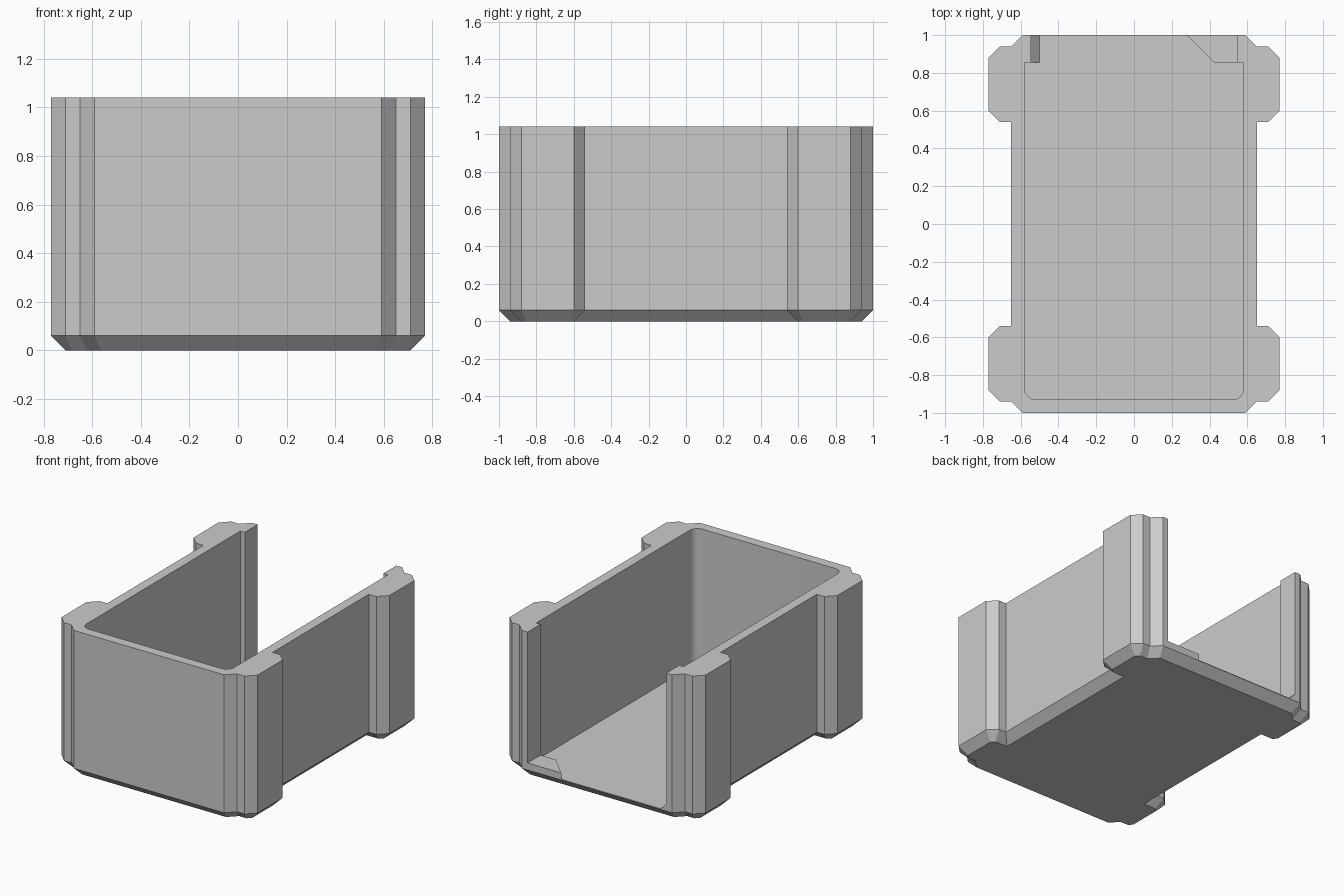
import bpy, bmesh, math
from mathutils import Vector

cube = bpy.data.objects.get("Cube")
if cube:
    bpy.data.objects.remove(cube, do_unlink=True)

HEIGHT, CHAMFER, FLOOR = 1.04, 0.06, 0.065
LIP_Y, LIP_X, INNER_X, LEDGE = 0.855, 0.545, 0.58, 0.11

grey = bpy.data.materials.new("plain grey")
grey.use_nodes = True
colour = (0.6, 0.6, 0.6, 1)
grey.diffuse_color = colour
grey.node_tree.nodes["Principled BSDF"].inputs["Base Color"].default_value = colour


def finish(bm, name):
    bmesh.ops.recalc_face_normals(bm, faces=bm.faces)
    mesh = bpy.data.meshes.new(name)
    bm.to_mesh(mesh)
    bm.free()
    mesh.materials.append(grey)
    obj = bpy.data.objects.new(name, mesh)
    bpy.context.collection.objects.link(obj)
    return obj


def loft(name, rings):
    """Join equal rings of points with quads and cap both ends."""
    bm = bmesh.new()
    loops = [[bm.verts.new(p) for p in ring] for ring in rings]
    for a, b in zip(loops, loops[1:]):
        for i in range(len(a)):
            j = (i + 1) % len(a)
            bm.faces.new((a[i], a[j], b[j], b[i]))
    bm.faces.new(loops[0])
    bm.faces.new(loops[-1])
    return finish(bm, name)


def at_height(points, z):
    return [(x, y, z) for x, y in points]


def inset(points, d):
    """Mitred inward offset of a counter-clockwise outline."""
    result = []
    for i, p in enumerate(points):
        p = Vector(p)
        e1 = (p - Vector(points[i - 1])).normalized()
        e2 = (Vector(points[(i + 1) % len(points)]) - p).normalized()
        n1, n2 = Vector((-e1.y, e1.x)), Vector((-e2.y, e2.x))
        result.append(tuple(p + (n1 + n2) * d / (1 + n1.dot(n2))))
    return result


# Outer shell: one corner post outline mirrored to all four corners
post = [(0.65, 0.54), (0.71, 0.54), (0.77, 0.60), (0.77, 0.88),
        (0.71, 0.94), (0.65, 0.94), (0.59, 1.0)]
left_half = [(x, -y) for x, y in reversed(post)] + post
outline = left_half + [(-x, -y) for x, y in left_half]
shell = loft("open_tray_shell", [at_height(inset(outline, CHAMFER), 0),
                                 at_height(outline, CHAMFER),
                                 at_height(outline, HEIGHT)])

# Cavity with two rounded front corners, open through the back
radius, front_y, steps = 0.06, -0.93, 8
arc = []
for i in range(steps + 1):
    a = math.pi / 2 * i / steps
    arc.append((INNER_X - radius + radius * math.sin(a),
                front_y + radius - radius * math.cos(a)))
half = arc + [(INNER_X, LIP_Y), (LIP_X, LIP_Y), (LIP_X, 1.2)]
cavity = half + [(-x, y) for x, y in reversed(half)]
cutter = loft("cavity_cutter", [at_height(cavity, FLOOR), at_height(cavity, HEIGHT + 0.2)])
cutter.hide_render = True

cut = shell.modifiers.new("cavity", 'BOOLEAN')
cut.operation = 'DIFFERENCE'
cut.solver = 'EXACT'
cut.object = cutter
bpy.context.view_layer.objects.active = shell
shell.select_set(True)
bpy.ops.object.modifier_apply(modifier=cut.name)
bpy.data.objects.remove(cutter, do_unlink=True)
bpy.ops.object.select_all(action='DESELECT')
shell.select_set(True)
bpy.ops.object.shade_smooth_by_angle(angle=math.radians(30))

# Raised floor ledge with a slanted end, beside the left back post
ledge = [(0.28, 1.0), (0.425, LIP_Y), (LIP_X, LIP_Y), (LIP_X, 1.0)]
loft("floor_ledge", [at_height(ledge, FLOOR), at_height(ledge, LEDGE)])

# Small ramp at the foot of the right back post
ramp = [(-LIP_X, FLOOR), (-0.50, FLOOR), (-LIP_X, LEDGE)]
loft("floor_ramp", [[(x, y, z) for x, z in ramp] for y in (LIP_Y, 1.0)])
